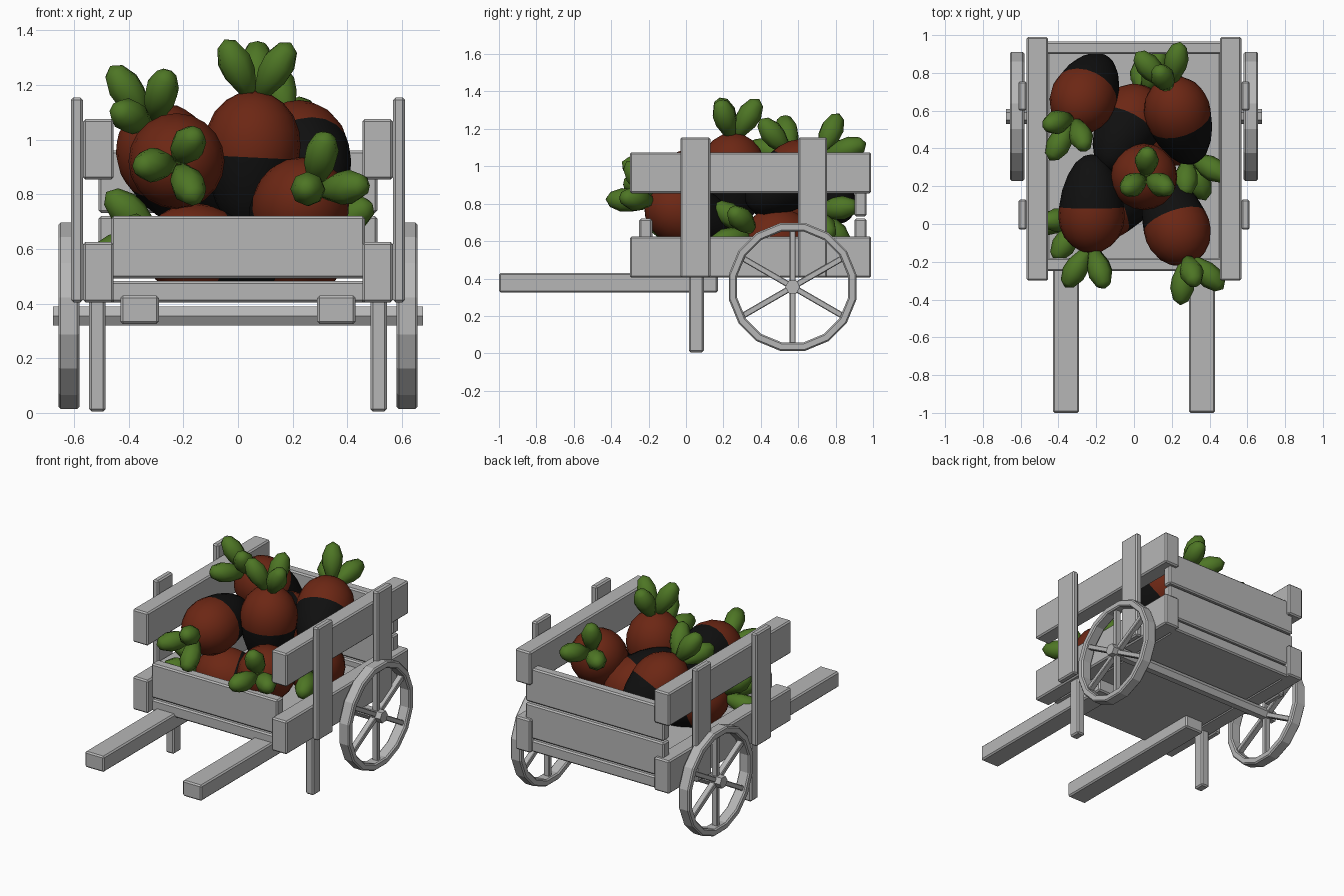
import bpy, bmesh, math
from mathutils import Vector, Matrix

cube = bpy.data.objects.get("Cube")
if cube:
    bpy.data.objects.remove(cube)


def material(name, rgb):
    m = bpy.data.materials.new(name)
    m.use_nodes = True
    m.diffuse_color = (*rgb, 1)
    m.node_tree.nodes["Principled BSDF"].inputs["Base Color"].default_value = (*rgb, 1)
    return m


WOOD = material("grey wood", (0.47, 0.47, 0.47))
RED = material("rust red", (0.15, 0.02, 0.007))
DARK = material("black tip", (0.005, 0.005, 0.005))
GREEN = material("leaf green", (0.075, 0.18, 0.018))


def finish(bm, name, mats, matrix=None, smooth=False):
    bmesh.ops.recalc_face_normals(bm, faces=bm.faces)
    mesh = bpy.data.meshes.new(name)
    for f in bm.faces:
        f.smooth = smooth
    bm.to_mesh(mesh)
    bm.free()
    for m in mats:
        mesh.materials.append(m)
    ob = bpy.data.objects.new(name, mesh)
    if matrix is not None:
        ob.matrix_world = matrix
    bpy.context.collection.objects.link(ob)
    return ob


def board(name, x, y, z, bevel=0.009):
    """Bevelled box given by its (min, max) ranges."""
    bm = bmesh.new()
    bmesh.ops.create_cube(bm, size=1)
    for v in bm.verts:
        v.co = [lo + (c + 0.5) * (hi - lo) for c, (lo, hi) in zip(v.co, (x, y, z))]
    bmesh.ops.bevel(bm, geom=bm.edges[:], offset=bevel, segments=1, affect='EDGES')
    return finish(bm, name, [WOOD])


def lathe(profile, segs, closed=False, phase=0.0):
    """Spin (radius, height) points about local z."""
    bm = bmesh.new()
    pts = [bm.verts.new((r * math.cos(phase), r * math.sin(phase), h)) for r, h in profile]
    edges = [bm.edges.new(p) for p in zip(pts, pts[1:])]
    if closed:
        edges.append(bm.edges.new((pts[-1], pts[0])))
    bmesh.ops.spin(bm, geom=pts + edges, axis=(0, 0, 1), cent=(0, 0, 0),
                   angle=math.tau, steps=segs, use_merge=True)
    bmesh.ops.remove_doubles(bm, verts=bm.verts, dist=1e-4)
    return bm


def aim(origin, direction):
    q = Vector(direction).to_track_quat('Z', 'Y')
    return Matrix.Translation(origin) @ q.to_matrix().to_4x4()


# Cart bed: floor, front and back boards
board("floor", (-0.46, 0.46), (-0.2, 0.93), (0.405, 0.44))
for label, hx, y, rows in (
        ("front", 0.465, (-0.25, -0.18), ((0.405, 0.482), (0.492, 0.72))),
        ("back", 0.51, (0.9, 0.965), ((0.405, 0.482), (0.492, 0.72), (0.732, 0.96)))):
    for i, z in enumerate(rows):
        board(f"{label}_board_{i + 1}", (-hx, hx), y, z)

# Axle
WY, WZ, WR = 0.57, 0.355, 0.348
hexagon = [(0, -0.677), (0.04, -0.677), (0.04, 0.677), (0, 0.677)]
finish(lathe(hexagon, 6), "axle", [WOOD], aim((0, WY, WZ), (1, 0, 0)))

# Parts repeated on both sides
for s, side in ((1, "left"), (-1, "right")):
    def span(a, b):
        return tuple(sorted((s * a, s * b)))

    for label, z in (("lower", (0.405, 0.625)), ("upper", (0.855, 1.075))):
        board(f"{side}_{label}_rail", span(0.455, 0.568), (-0.3, 0.99), z)
    for label, y in (("front", (-0.03, 0.13)), ("rear", (0.6, 0.755))):
        board(f"{side}_{label}_post", span(0.568, 0.612), y, (0.405, 1.155))
    board(f"{side}_leg", span(0.485, 0.545), (0.015, 0.095), (0.005, 0.43))
    board(f"{side}_handle", span(0.29, 0.43), (-1, 0.17), (0.325, 0.43))

    # Wheel rim with chamfered corners, then spokes
    hub = Vector((s * 0.619, WY, WZ))
    w, inner, c = 0.038, 0.302, 0.008
    rim = [(WR, -w + c), (WR, w - c), (WR - c, w), (inner + c, w),
           (inner, w - c), (inner, c - w), (inner + c, -w), (WR - c, -w)]
    finish(lathe(rim, 16, True, math.pi / 16), f"{side}_wheel_rim", [WOOD], aim(hub, (1, 0, 0)))
    for k in range(6):
        spoke = board(f"{side}_spoke_{k + 1}", (-0.02, 0.02), (-0.016, 0.016), (0.02, 0.31), 0.004)
        spoke.matrix_world = Matrix.Translation(hub) @ Matrix.Rotation(k * math.pi / 3, 4, 'X')

# Root vegetables: rounded red head, tapering dark tip, three fat leaves
BODY = [(0, 0.165), (0.055, 0.155), (0.105, 0.125), (0.145, 0.08), (0.168, 0.025),
        (0.176, -0.03), (0.172, -0.08), (0.155, -0.17), (0.125, -0.25),
        (0.085, -0.315), (0.04, -0.35), (0, -0.36)]
LEAF = [(0, 0), (0.032, 0.015), (0.06, 0.095), (0.063, 0.15), (0.04, 0.21), (0, 0.235)]


def vegetable(name, centre, axis, phase):
    a = Vector(axis).normalized()
    centre = Vector(centre)
    bm = lathe(BODY, 20)
    for f in bm.faces:
        f.material_index = int(f.calc_center_median().z < -0.08)
    finish(bm, name, [RED, DARK], aim(centre, a), True)
    u = Vector((1, 0, 0))
    u = (u - a * u.dot(a)).normalized()
    v = a.cross(u)
    for k in range(3):
        t = math.radians(phase + 120 * k)
        out = u * math.cos(t) + v * math.sin(t)
        finish(lathe(LEAF, 8), f"{name}_leaf_{k + 1}", [GREEN],
               aim(centre + a * 0.145 + out * 0.02, a + out * 0.6), True)


for i, (centre, axis, phase) in enumerate((
        ((0.055, 0.25, 1.015), (0.05, 0, 1), 90),
        ((-0.225, 0.01, 0.92), (0, -1, -0.05), 60),
        ((0.24, -0.06, 0.77), (0.3, -0.85, 0.35), 100),
        ((-0.28, 0.64, 0.97), (-0.3, -0.6, 0.65), 5),
        ((0.22, 0.62, 0.98), (-0.25, 0.75, 0.5), 30),
        ((0.0, 0.58, 0.81), (0.4, 0.75, -0.4), 30),
        ((-0.18, 0.08, 0.6), (-0.85, -0.4, 0.25), 90),
        ((0.24, 0.47, 0.61), (0.4, -0.85, 0.3), 30))):
    vegetable(f"root_vegetable_{i + 1}", centre, axis, phase)
